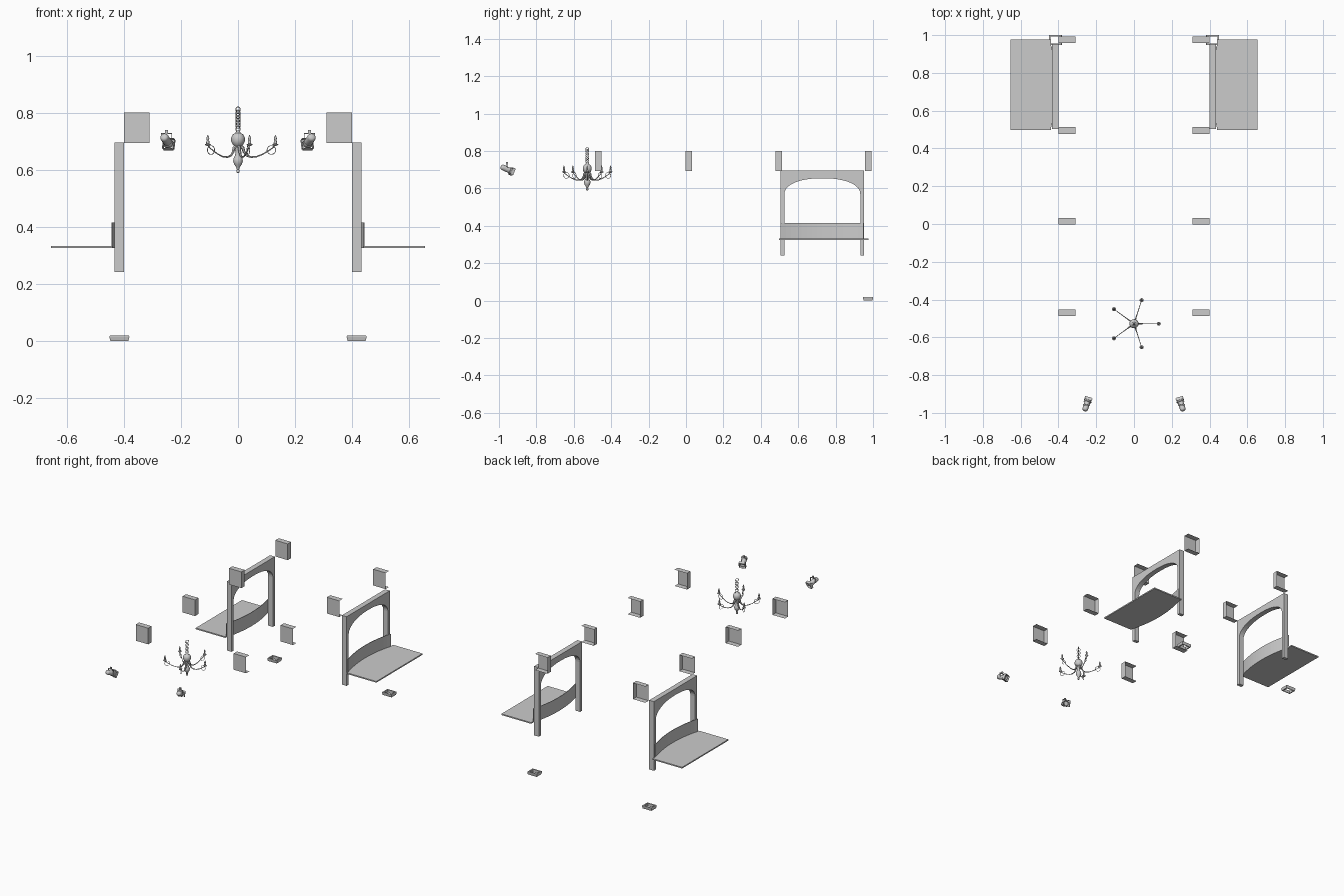
import bpy, bmesh, math
from mathutils import Matrix, Vector

if "Cube" in bpy.data.objects:
    bpy.data.objects.remove(bpy.data.objects["Cube"])


def finish(bm, name, smooth=False, normals=True):
    if normals:
        bmesh.ops.recalc_face_normals(bm, faces=bm.faces)
    me = bpy.data.meshes.new(name)
    bm.to_mesh(me)
    bm.free()
    ob = bpy.data.objects.new(name, me)
    bpy.context.collection.objects.link(ob)
    if smooth:
        bpy.ops.object.select_all(action='DESELECT')
        ob.select_set(True)
        bpy.context.view_layer.objects.active = ob
        bpy.ops.object.shade_smooth_by_angle(angle=math.radians(40))
    return ob


def pair(bm, name, smooth=False):
    """Right-hand part plus its mirror image on the left."""
    other = bm.copy()
    bmesh.ops.scale(other, vec=(-1, 1, 1), verts=other.verts)
    bmesh.ops.reverse_faces(other, faces=other.faces)
    finish(bm, "right_" + name, smooth)
    finish(other, "left_" + name, smooth)


def box(bm, x0, x1, y0, y1, z0, z1, mat=Matrix()):
    m = Matrix.Translation(((x0 + x1) / 2, (y0 + y1) / 2, (z0 + z1) / 2)) \
        @ Matrix.Diagonal((x1 - x0, y1 - y0, z1 - z0, 1))
    return bmesh.ops.create_cube(bm, size=1, matrix=mat @ m)["verts"]


def prism(bm, pts, offset):
    f = bm.faces.new([bm.verts.new(p) for p in pts])
    r = bmesh.ops.extrude_face_region(bm, geom=[f], use_keep_orig=True)
    vs = [g for g in r["geom"] if isinstance(g, bmesh.types.BMVert)]
    bmesh.ops.translate(bm, verts=vs, vec=offset)


def lathe(bm, prof, n, mat=Matrix()):
    rings = [[bm.verts.new(mat @ Vector((r * math.cos(2 * math.pi * i / n),
                                         r * math.sin(2 * math.pi * i / n), z)))
              for i in range(n)] for r, z in prof]
    for a, b in zip(rings, rings[1:]):
        for i in range(n):
            j = (i + 1) % n
            bm.faces.new((a[i], a[j], b[j], b[i]))
    bm.faces.new(rings[0][::-1])
    bm.faces.new(rings[-1])


def tube(bm, pts, radii, n=6, closed=False, side=Vector((0, 1, 0))):
    """Round tube along a planar path; side is the plane's normal."""
    pts = [Vector(p) for p in pts]
    k, rings = len(pts), []
    for i, p in enumerate(pts):
        a = pts[i - 1] if closed or i else p
        b = pts[(i + 1) % k] if closed or i < k - 1 else p
        u = (b - a).normalized().cross(side)
        rings.append([bm.verts.new(p + radii[i] * (u * math.cos(2 * math.pi * j / n)
                                                   + side * math.sin(2 * math.pi * j / n)))
                      for j in range(n)])
    for i in range(k if closed else k - 1):
        a, b = rings[i], rings[(i + 1) % k]
        for j in range(n):
            bm.faces.new((a[j], a[(j + 1) % n], b[(j + 1) % n], b[j]))
    if not closed:
        bm.faces.new(rings[0])
        bm.faces.new(rings[-1])


# beam end brackets: shells open on the wall side and the rear
for i, y in enumerate((-0.47, 0.015, 0.495, 0.975)):
    bm = bmesh.new()
    box(bm, 0.31, 0.40, y - 0.0175, y + 0.0175, 0.694, 0.80)
    bm.normal_update()
    bmesh.ops.delete(bm, geom=[f for f in bm.faces if f.normal.x > 0.9 or f.normal.y > 0.9],
                     context='FACES')
    pair(bm, f"beam_bracket_{i + 1}")

# arched window frames
bm = bmesh.new()
pts = [(0.526, 0.242), (0.504, 0.242), (0.504, 0.695), (0.952, 0.695), (0.952, 0.242), (0.932, 0.242)]
for i in range(25):
    a = math.pi * i / 24
    pts.append((0.729 + 0.203 * math.copysign(abs(math.cos(a)) ** 0.9, math.cos(a)),
                0.567 + 0.087 * math.sin(a) ** 0.9))
prism(bm, [(0.40, y, z) for y, z in pts], (0.034, 0, 0))
pair(bm, "arch_frame")

# curved low panels closing the bottom of each arch
arc = []
for i in range(17):
    t = i / 8 - 1
    arc.append((0.408 + 0.032 * t * t, 0.728 + 0.222 * t))
bm = bmesh.new()
prism(bm, [(x, y, 0.325) for x, y in arc] + [(x + 0.003, y, 0.325) for x, y in arc[::-1]],
      (0, 0, 0.09))
pair(bm, "counter_panel")

# counter tops with an inner edge following the panel
bm = bmesh.new()
prism(bm, [(0.44, 0.497, 0.325)] + [(x, y, 0.325) for x, y in arc]
      + [(0.44, 0.976, 0.325), (0.655, 0.976, 0.325), (0.655, 0.497, 0.325)], (0, 0, 0.008))
pair(bm, "counter_top")

# small rectangular floor frames, open through the middle
bm = bmesh.new()
loops = []
for hx, hy, z in ((0.032, 0.024, 0.003), (0.035, 0.0265, 0.016), (0.033, 0.0265, 0.022),
                  (0.025, 0.019, 0.022), (0.025, 0.019, 0.003)):
    loops.append([bm.verts.new((0.416 + sx * hx, 0.9735 + sy * hy, z))
                  for sx, sy in ((-1, -1), (1, -1), (1, 1), (-1, 1))])
for a, b in zip(loops, loops[1:] + loops[:1]):
    for i in range(4):
        j = (i + 1) % 4
        bm.faces.new((a[i], a[j], b[j], b[i]))
bmesh.ops.translate(bm, verts=bm.verts, vec=(0, 0, -0.003))
pair(bm, "floor_frame")

# spotlights aimed inward and down
aim = Vector((-0.02, 0.065, -0.03)).normalized()
spot = Matrix.Translation((0.251, -0.957, 0.702)) @ aim.to_track_quat('Z', 'Y').to_matrix().to_4x4()
bm = bmesh.new()
lathe(bm, [(0.008, -0.036), (0.013, -0.032), (0.015, -0.026), (0.015, 0.014),
           (0.018, 0.016), (0.018, 0.028), (0.014, 0.028), (0.013, 0.018)], 12, spot)
pair(bm, "spotlight_can", True)
bm = bmesh.new()
for s in (-1, 1):
    box(bm, s * 0.0195 - 0.001, s * 0.0195 + 0.001, -0.018, 0.018, 0.022, 0.038, spot)
    box(bm, -0.018, 0.018, s * 0.0195 - 0.001, s * 0.0195 + 0.001, 0.022, 0.038, spot)
pair(bm, "spotlight_doors")
bm = bmesh.new()
place = Matrix.Translation((0.251, -0.957, 0.702))
for s in (-1, 1):
    box(bm, s * 0.018 - 0.001, s * 0.018 + 0.001, -0.003, 0.003, 0, 0.025, place)
box(bm, -0.019, 0.019, -0.003, 0.003, 0.023, 0.026, place)
box(bm, -0.005, 0.005, -0.005, 0.005, 0.026, 0.038, place)
pair(bm, "spotlight_yoke")

# chandelier body
C = Matrix.Translation((0, -0.528, 0))
bm = bmesh.new()
lathe(bm, [(0.002, 0.588), (0.006, 0.591), (0.006, 0.597), (0.004, 0.601), (0.006, 0.608),
           (0.013, 0.618), (0.017, 0.629), (0.016, 0.639), (0.010, 0.650), (0.009, 0.664),
           (0.012, 0.674), (0.012, 0.682), (0.019, 0.689), (0.024, 0.700), (0.024, 0.712),
           (0.019, 0.723), (0.009, 0.729), (0.007, 0.735), (0.003, 0.738)], 20, C)
finish(bm, "chandelier_body", True)

# chandelier chain of crossing links
bm = bmesh.new()
n = 7
for k in range(n):
    z = 0.743 + 0.0113 * k
    rot = math.radians(45 + 90 * (k % 2))
    d, s = Vector((math.cos(rot), math.sin(rot), 0)), Vector((-math.sin(rot), math.cos(rot), 0))
    path = [Vector((0, -0.528, z)) + d * 0.0105 * math.cos(a) + Vector((0, 0, 0.0095 * math.sin(a)))
            for a in [2 * math.pi * i / 12 for i in range(12)]]
    tube(bm, path, [0.0016] * 12, 5, True, s)
finish(bm, "chandelier_chain", True)

# five arms with scroll rings, cups, candles and flames
for k in range(5):
    R = C @ Matrix.Rotation(2 * math.pi * k / 5, 4, 'Z')
    bm = bmesh.new()
    path = [(0.008, 0.684), (0.017, 0.677), (0.021, 0.663), (0.030, 0.650), (0.046, 0.644),
            (0.066, 0.646), (0.088, 0.655), (0.108, 0.667), (0.124, 0.678), (0.131, 0.686)]
    tube(bm, [(r, 0, z) for r, z in path],
         [0.006, 0.006, 0.005, 0.004, 0.003, 0.0025, 0.0022, 0.002, 0.002, 0.002])
    ring = [(0.117 + 0.0155 * math.cos(a), 0, 0.669 + 0.0155 * math.sin(a))
            for a in [2 * math.pi * i / 18 for i in range(18)]]
    tube(bm, ring, [0.0014] * 18, 5, True)
    bm.transform(R)
    finish(bm, f"chandelier_arm_{k + 1}", True)
    bm = bmesh.new()
    lathe(bm, [(0.003, 0.683), (0.009, 0.686), (0.011, 0.690), (0.006, 0.691), (0.005, 0.702),
               (0.003, 0.703), (0.0055, 0.708), (0.004, 0.714), (0.0008, 0.722)], 10,
          R @ Matrix.Translation((0.131, 0, 0)))
    finish(bm, f"chandelier_candle_{k + 1}", True)
